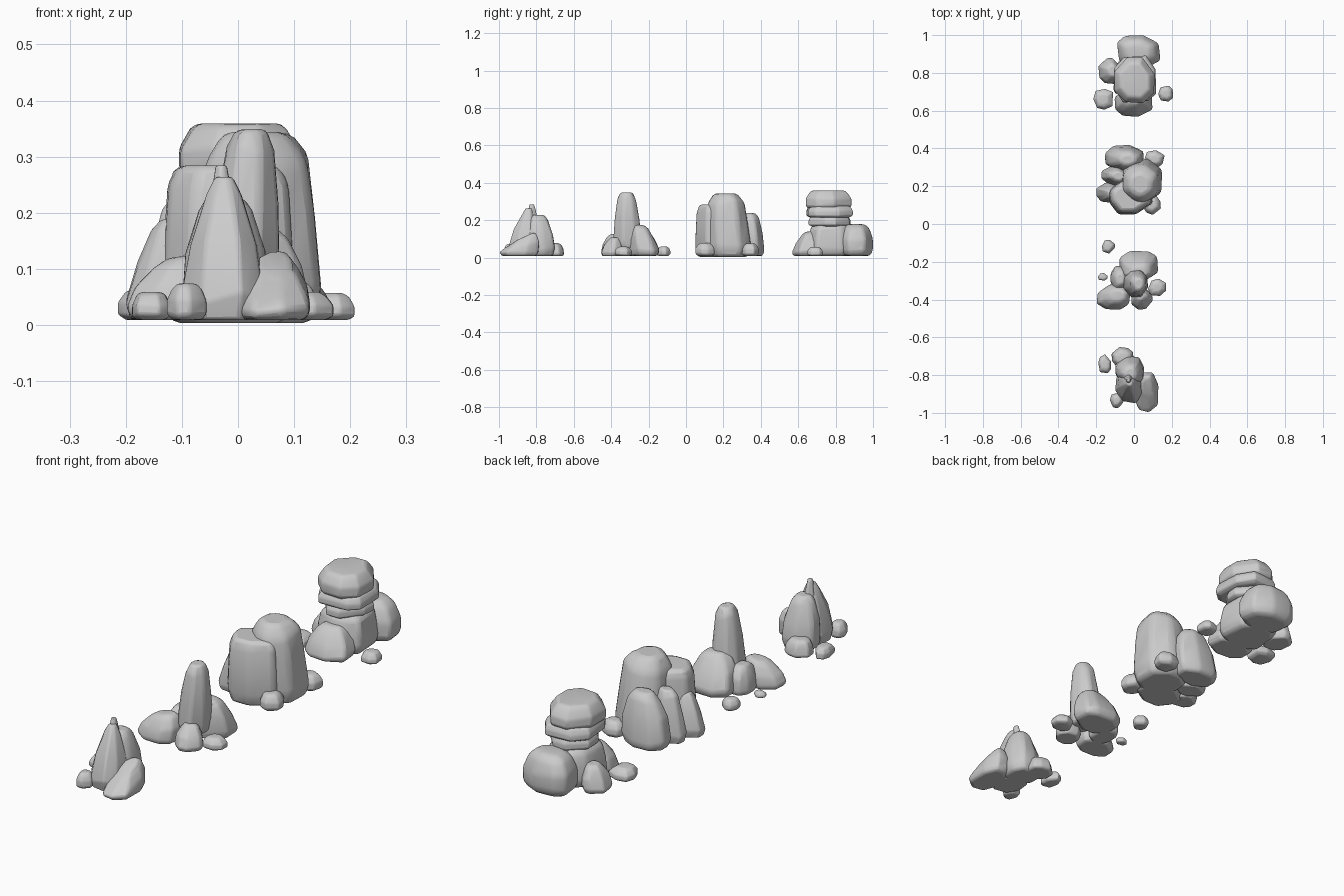
import bpy, bmesh, math, random

if "Cube" in bpy.data.objects:
    bpy.data.objects.remove(bpy.data.objects["Cube"])

random.seed(7)


def rock(name, x0, x1, y0, y1, z1, z0=0.01, top=0.6, mid=0.9, lean=(0, 0),
         tilt=(0, 0), n=8, base=0.86, cap=0.62):
    """Chipped boulder filling the footprint box, narrowing upwards.
    lean shifts the top, tilt slopes the top surface."""
    outline = []
    for i in range(n):
        a = 2 * math.pi * (i + 0.5 + random.uniform(-0.25, 0.25)) / n
        c, s = math.cos(a), math.sin(a)
        r = (abs(c) ** 2.6 + abs(s) ** 2.6) ** (-1 / 2.6) * random.uniform(0.93, 1.05)
        outline.append((c * r, s * r))
    # stretch the outline to fit the footprint exactly
    lo = [min(p[k] for p in outline) for k in (0, 1)]
    hi = [max(p[k] for p in outline) for k in (0, 1)]
    outline = [[2 * (p[k] - lo[k]) / (hi[k] - lo[k]) - 1 for k in (0, 1)] for p in outline]
    cx, cy, rx, ry, h = (x0 + x1) / 2, (y0 + y1) / 2, (x1 - x0) / 2, (y1 - y0) / 2, z1 - z0
    bm = bmesh.new()
    rings = []
    for t, s in ((0, base), (0.16, 1.0), (0.55, mid), (0.87, top), (1.0, top * cap)):
        u = max(0, (t - 0.16) / 0.84)
        ring = []
        for px, py in outline:
            dx, dy = px * rx * s, py * ry * s
            z = z0 + h * t + u * (tilt[0] * dx + tilt[1] * dy)
            if 0 < t < 1:
                z += random.uniform(-0.05, 0.05) * h
            ring.append(bm.verts.new((cx + dx + lean[0] * u, cy + dy + lean[1] * u, z)))
        rings.append(ring)
    for a, b in zip(rings, rings[1:]):
        for i in range(n):
            j = (i + 1) % n
            bm.faces.new((a[i], a[j], b[j], b[i]))
    bm.faces.new(rings[0][::-1])
    bm.faces.new(rings[-1])
    bmesh.ops.recalc_face_normals(bm, faces=bm.faces)
    me = bpy.data.meshes.new(name)
    bm.to_mesh(me)
    bm.free()
    ob = bpy.data.objects.new(name, me)
    bpy.context.collection.objects.link(ob)
    # worn edges
    bev = ob.modifiers.new("worn_edges", "BEVEL")
    bev.width = min(rx, ry, h / 2) * 0.16
    bev.segments = 2
    bev.limit_method = "ANGLE"
    bev.angle_limit = math.radians(18)
    bpy.ops.object.select_all(action="DESELECT")
    ob.select_set(True)
    bpy.context.view_layer.objects.active = ob
    bpy.ops.object.shade_smooth_by_angle(angle=math.radians(40))
    return ob


def pebble(name, x, y, rx, ry, z1):
    rock(name, x - rx, x + rx, y - ry, y + ry, z1, top=0.75, mid=1.0, n=7, base=0.72)


# Front cluster: pointed peaks
rock("peak_front", -0.10, 0.05, -0.95, -0.78, 0.265, top=0.42, mid=0.80, lean=(0.00, 0.025), cap=0.5)
rock("peak_tip", -0.075, 0.015, -0.88, -0.77, 0.285, top=0.36, mid=0.75)
rock("peak_back", -0.10, 0.055, -0.86, -0.70, 0.23, top=0.62, mid=0.92, lean=(0, -0.01))
rock("peak_slab_right", 0.0, 0.13, -1.0, -0.79, 0.115, top=0.62, mid=0.9, lean=(0, 0.035), tilt=(0, 0.45))
rock("peak_foot_back", -0.12, 0.0, -0.77, -0.65, 0.08, top=0.72)
pebble("peak_pebble_left", -0.155, -0.74, 0.034, 0.05, 0.06)
pebble("peak_pebble_front", -0.092, -0.935, 0.036, 0.04, 0.075)

# Second cluster: tower on a ring of boulders
rock("tower", -0.055, 0.075, -0.39, -0.235, 0.35, z0=0.05, top=0.66, mid=0.86, lean=(0.015, -0.005))
rock("tower_boulder_back", -0.08, 0.13, -0.31, -0.14, 0.175, top=0.6, mid=0.85, lean=(0, -0.03))
rock("tower_boulder_front", -0.20, -0.02, -0.455, -0.32, 0.125, top=0.65, mid=0.93, lean=(0.02, 0.01), tilt=(0.15, 0))
rock("tower_boulder_left", -0.125, -0.02, -0.36, -0.22, 0.13, top=0.65)
rock("tower_boulder_front_right", -0.015, 0.10, -0.455, -0.345, 0.11, top=0.62, lean=(-0.01, 0.02))
pebble("tower_pebble_right", 0.122, -0.335, 0.048, 0.046, 0.06)
pebble("tower_pebble_back", -0.135, -0.12, 0.035, 0.037, 0.06)
pebble("tower_pebble_left", -0.165, -0.28, 0.026, 0.02, 0.035)

# Third cluster: upright column blocks
rock("column_main", -0.07, 0.15, 0.11, 0.35, 0.345, z0=0.005, top=0.84, mid=0.93, lean=(-0.01, -0.02), cap=0.62)
rock("column_front", -0.135, 0.10, 0.05, 0.24, 0.285, z0=0.005, top=0.92, mid=0.97, cap=0.84)
rock("column_back", -0.155, 0.05, 0.28, 0.42, 0.24, top=0.68, mid=0.92, lean=(0.02, -0.01), cap=0.6)
rock("column_left_inner", -0.175, -0.03, 0.20, 0.31, 0.23, top=0.68, mid=0.88, lean=(0.02, 0))
rock("column_left_outer", -0.20, -0.07, 0.11, 0.22, 0.19, top=0.62, mid=0.86, lean=(0.025, 0))
pebble("column_pebble_back", 0.11, 0.345, 0.052, 0.046, 0.078)
pebble("column_pebble_front", 0.095, 0.10, 0.047, 0.052, 0.08)

# Back cluster: balanced stack of discs on boulders
rock("stack_base", -0.11, 0.11, 0.65, 0.89, 0.19, top=0.85, mid=0.95)
for i, (z0, z1, grow) in enumerate(((0.168, 0.225, 0.0), (0.215, 0.278, 0.012))):
    rock("stack_disc_%d" % (i + 1), -0.095 - grow, 0.105 + grow, 0.655 - grow, 0.88 + grow,
         z1, z0=z0, top=0.92, mid=1.0, base=0.85, cap=0.85)
rock("stack_cap", -0.105, 0.11, 0.64, 0.885, 0.36, z0=0.262, top=0.82, mid=1.0, base=0.86, cap=0.85)
rock("stack_boulder_back", -0.09, 0.14, 0.82, 1.0, 0.18, top=0.78, mid=1.0, base=0.8)
rock("stack_boulder_front", -0.105, 0.10, 0.565, 0.72, 0.14, top=0.6, mid=0.88, lean=(0, 0.025))
rock("stack_boulder_left", -0.19, -0.07, 0.74, 0.88, 0.12, top=0.6, mid=0.9, lean=(0.015, 0))
pebble("stack_pebble_left", -0.163, 0.66, 0.052, 0.055, 0.065)
pebble("stack_pebble_right", 0.168, 0.69, 0.04, 0.042, 0.058)

# Settle the whole set on the ground
lowest = 0.005
for ob in bpy.context.collection.objects:
    ob.location.z = -lowest + 0.004
